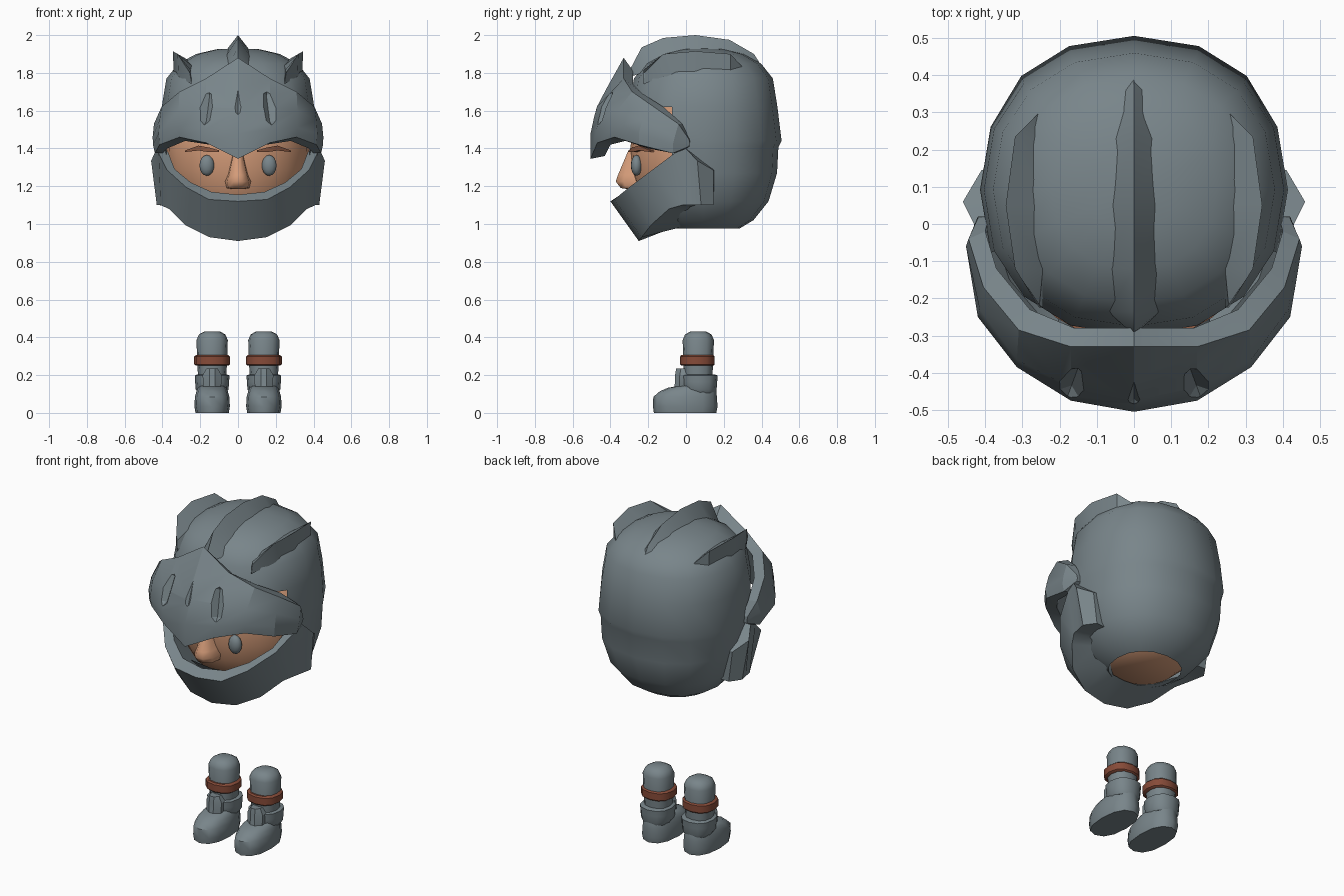
import bpy, bmesh, math
from mathutils import Vector

if "Cube" in bpy.data.objects:
    bpy.data.objects.remove(bpy.data.objects["Cube"])


def material(name, rgb):
    m = bpy.data.materials.new(name)
    m.diffuse_color = (*rgb, 1)
    m.use_nodes = True
    m.node_tree.nodes["Principled BSDF"].inputs["Base Color"].default_value = m.diffuse_color
    return m


STEEL = material("steel grey", (0.19, 0.235, 0.255))
SKIN = material("skin", (0.66, 0.33, 0.19))
LEATHER = material("red brown leather", (0.24, 0.07, 0.04))
BROW = material("brow brown", (0.28, 0.11, 0.06))


def finish(bm, name, mat, angle=35):
    bmesh.ops.remove_doubles(bm, verts=bm.verts, dist=0.0005)
    bmesh.ops.recalc_face_normals(bm, faces=bm.faces)
    me = bpy.data.meshes.new(name)
    bm.to_mesh(me)
    bm.free()
    me.materials.append(mat)
    ob = bpy.data.objects.new(name, me)
    bpy.context.collection.objects.link(ob)
    bpy.ops.object.select_all(action='DESELECT')
    ob.select_set(True)
    bpy.context.view_layer.objects.active = ob
    bpy.ops.object.shade_smooth_by_angle(angle=math.radians(angle))
    return ob


def loft(sections, caps=(True, True), drop=None):
    """Bridge closed sections; drop(center) says which faces to leave out."""
    bm = bmesh.new()
    rows = [[bm.verts.new(p) for p in s] for s in sections]
    n = len(rows[0])
    for a, b in zip(rows, rows[1:]):
        for i in range(n):
            j = (i + 1) % n
            f = bm.faces.new((a[i], a[j], b[j], b[i]))
            if drop and drop(f.calc_center_median()):
                bm.faces.remove(f)
    for use, row in zip(caps, (rows[0], rows[-1])):
        if use:
            bm.faces.new(row)
    return bm


def ring(z, rx, ry, cx=0, cy=0, n=16, power=1.0):
    out = []
    for i in range(n):
        a = 2 * math.pi * i / n
        s, c = math.sin(a), math.cos(a)
        out.append((cx + rx * math.copysign(abs(s) ** power, s),
                    cy + ry * math.copysign(abs(c) ** power, c), z))
    return out


def mirrored(half):
    """Full list of sections from those at x >= 0, centre first."""
    left = [[(-x, y, z) for x, y, z in s] for s in half[:0:-1]]
    return left + half


# helmet shell, open at the face and the neck
shell_rings = [(0.975, .19), (1.02, .265), (1.12, .345), (1.27, .39), (1.405, .397),
               (1.44, .402), (1.62, .392), (1.77, .368), (1.85, .305), (1.90, .215),
               (1.925, .11), (1.93, .01)]
sections = [ring(z, r * 1.03, r, 0, .092, 16, .9) for z, r in shell_rings]
# overlapping lip across the back
sections[5] = [(x, y + (.012 if y > .3 else 0), z) for x, y, z in sections[5]]
bm = loft(sections, (False, True), lambda c: 1.13 < c.z < 1.6 and c.y < -.06)
finish(bm, "helmet_shell", STEEL, 40)

# head inside the helmet
head_rings = [(.99, .18), (1.09, .29), (1.19, .345), (1.29, .37), (1.40, .378), (1.52, .36), (1.66, .2)]
finish(loft([ring(z, r, r * .98, 0, .075, 24) for z, r in head_rings]), "head", SKIN, 50)

# visor: bottom outer, middle, top outer, top inner, bottom inner per section
visor = mirrored([
    [(0, -.505, 1.345), (0, -.505, 1.48), (0, -.475, 1.62), (0, -.33, 1.88), (0, -.28, 1.81), (0, -.43, 1.36)],
    [(.17, -.47, 1.43), (.17, -.475, 1.50), (.17, -.44, 1.62), (.17, -.33, 1.77), (.16, -.28, 1.74), (.15, -.40, 1.42)],
    [(.31, -.38, 1.46), (.315, -.385, 1.51), (.315, -.365, 1.60), (.31, -.285, 1.70), (.28, -.23, 1.69), (.28, -.32, 1.44)],
    [(.415, -.25, 1.42), (.42, -.25, 1.48), (.415, -.23, 1.55), (.405, -.17, 1.62), (.37, -.12, 1.62), (.375, -.20, 1.40)],
    [(.44, -.07, 1.375), (.45, -.07, 1.42), (.452, -.06, 1.46), (.445, -.04, 1.53), (.40, -.02, 1.53), (.40, -.05, 1.375)],
    [(.42, .015, 1.41), (.42, .02, 1.42), (.42, .02, 1.43), (.42, .015, 1.45), (.39, .02, 1.45), (.39, .02, 1.41)],
])
visor_ob = finish(loft(visor), "visor", STEEL, 30)

# vent grooves cut into the visor
for x, y, zl, zh, turn in ((0, -.475, 1.54, 1.81, 0), (.17, -.44, 1.50, 1.75, .35), (-.17, -.44, 1.50, 1.75, -.35)):
    bm = bmesh.new()
    h = (zh - zl) / 2
    outline = [(0, -h), (.05, -h * .65), (.05, h * .65), (0, h), (-.05, h * .65), (-.05, -h * .65)]
    tilt = .36

    def place(u, d, v):
        # u along the surface, d outward, v up the slope
        yy = -d * math.cos(tilt) + v * math.sin(tilt)
        zz = v * math.cos(tilt) + d * math.sin(tilt)
        return (x + u * math.cos(turn) - yy * math.sin(turn),
                y + yy * math.cos(turn) + u * math.sin(turn), (zl + zh) / 2 + zz)
    front = [bm.verts.new(place(u * 1.4, .09, v)) for u, v in outline]
    mid = [bm.verts.new(place(u, .005, v)) for u, v in outline]
    lo, hi = bm.verts.new(place(0, -.035, -h * .6)), bm.verts.new(place(0, -.035, h * .6))
    bm.faces.new(front)
    for i in range(6):
        j = (i + 1) % 6
        bm.faces.new((front[i], front[j], mid[j], mid[i]))
    for f in ((mid[0], mid[1], lo), (mid[1], mid[2], hi, lo), (mid[2], mid[3], hi),
              (mid[3], mid[4], hi), (mid[4], mid[5], lo, hi), (mid[5], mid[0], lo)):
        bm.faces.new(f)
    cutter = finish(bm, "vent_cutter", STEEL)
    cutter.hide_render = True
    mod = visor_ob.modifiers.new("vent", 'BOOLEAN')
    mod.operation, mod.solver, mod.object = 'DIFFERENCE', 'EXACT', cutter
    bpy.context.view_layer.objects.active = visor_ob
    bpy.ops.object.modifier_apply(modifier=mod.name)
    bpy.data.objects.remove(cutter)
bpy.ops.object.select_all(action='DESELECT')
visor_ob.select_set(True)
bpy.ops.object.shade_smooth_by_angle(angle=math.radians(25))

# chin guard: inner top, outer top, outer bottom, inner bottom per section
chin = mirrored([
    [(0, -.345, 1.155), (0, -.40, 1.12), (0, -.25, .91), (0, -.08, .98)],
    [(.14, -.325, 1.17), (.155, -.38, 1.13), (.15, -.235, .93), (.09, -.07, .98)],
    [(.25, -.25, 1.22), (.275, -.30, 1.195), (.28, -.185, .995), (.17, 0, .99)],
    [(.335, -.15, 1.29), (.375, -.18, 1.285), (.365, -.09, 1.08), (.27, 0, 1.06)],
    [(.37, -.05, 1.38), (.42, -.06, 1.375), (.41, -.02, 1.10), (.33, .02, 1.09)],
    [(.39, .0, 1.40), (.43, .0, 1.40), (.42, .03, 1.10), (.33, .05, 1.10)],
    [(.39, .06, 1.355), (.46, .06, 1.335), (.43, .08, 1.10), (.33, .09, 1.10)],
    [(.39, .15, 1.285), (.41, .145, 1.285), (.385, .145, 1.10), (.33, .14, 1.10)],
])
finish(loft(chin), "chin_guard", STEEL, 30)

# centre crest over the top
crest = [(-.29, .01, 1.83, 1.78), (-.235, .07, 1.935, 1.80), (-.12, .07, 1.985, 1.88), (.05, .07, 2.0, 1.91),
         (.23, .07, 1.975, 1.89), (.36, .07, 1.90, 1.80), (.455, .004, 1.75, 1.72)]
finish(loft([[(-w, y, b), (0, y, t), (w, y, b)] for y, w, t, b in crest]), "centre_crest", STEEL, 30)

# side fins
fin = [(-.225, .25, .255, 1.815, 1.80), (-.12, .32, .245, 1.90, 1.84), (.05, .345, .24, 1.915, 1.855),
       (.235, .32, .245, 1.90, 1.84), (.305, .25, .255, 1.825, 1.80)]
for s, side in ((1, "right"), (-1, "left")):
    rows = [[(s * xi, y, zb), (s * xt, y, zt), (s * (xt - .005), y, zb - .06)] for y, xt, xi, zt, zb in fin]
    finish(loft(rows), side + "_fin", STEEL, 30)


def ellipsoid(name, loc, size, mat):
    bm = bmesh.new()
    bmesh.ops.create_uvsphere(bm, u_segments=14, v_segments=8, radius=1)
    for v in bm.verts:
        v.co = Vector([c * s + l for c, s, l in zip(v.co, size, loc)])
    finish(bm, name, mat, 60)


# nose, widening downward
nose = [(1.185, .03, -.31), (1.19, .06, -.345), (1.225, .07, -.372), (1.26, .055, -.36), (1.39, .025, -.305)]
finish(loft([[(-w, -.25, z), (-w * .85, (y - .29) / 2, z), (-w * .35, y, z), (w * .35, y, z),
              (w * .85, (y - .29) / 2, z), (w, -.25, z)] for z, w, y in nose]), "nose", SKIN, 50)

for s, side in ((1, "right"), (-1, "left")):
    ellipsoid(side + "_eye", (s * .165, -.262, 1.31), (.04, .03, .055), STEEL)
    # eyebrow bent around the forehead
    rows = []
    for x, z, t in ((.10, 1.385, .005), (.15, 1.392, .012), (.21, 1.402, .013), (.28, 1.385, .004)):
        y = .075 - math.sqrt(.37 ** 2 - x * x)
        rows.append([(s * x, y + .03, z - t), (s * x, y - .022, z - t), (s * x, y - .022, z + t), (s * x, y + .03, z + t)])
    finish(loft(rows), side + "_eyebrow", BROW, 40)

    # leg parts
    cx, cy = s * .137, .065
    def stack(name, rows, mat, angle=40):
        finish(loft([ring(z, rx, ry, cx, y, 12, .85) for z, rx, ry, y in rows]), side + name, mat, angle)
    stack("_shin", [(.12, .07, .07, cy), (.25, .078, .078, cy), (.385, .083, .083, cy),
                    (.415, .07, .07, cy), (.432, .04, .04, cy)], STEEL, 50)
    stack("_strap", [(.25, .085, .085, cy - .005), (.257, .095, .092, cy - .005),
                     (.298, .095, .092, cy - .005), (.306, .085, .085, cy - .005)], LEATHER, 40)
    stack("_cuff", [(.105, .075, .08, .075), (.125, .087, .09, .072), (.165, .09, .093, .072),
                    (.198, .092, .096, .072), (.203, .08, .08, .072)], STEEL, 40)
    stack("_boot", [(0, .088, .165, -.005), (.035, .094, .171, -.004), (.085, .091, .168, -.005),
                    (.115, .083, .15, .012), (.133, .075, .125, .03), (.145, .065, .09, .06)], STEEL, 45)
    # ridged plate in front of the ankle
    plate = [(.095, .03, -.075), (.14, .048, -.06), (.20, .05, -.058), (.235, .03, -.052)]
    finish(loft([[(cx - w, .02, z), (cx - w, y + .025, z), (cx - .014, y, z), (cx + .014, y, z),
                  (cx + w, y + .025, z), (cx + w, .02, z)] for z, w, y in plate]), side + "_ankle_plate", STEEL, 25)
